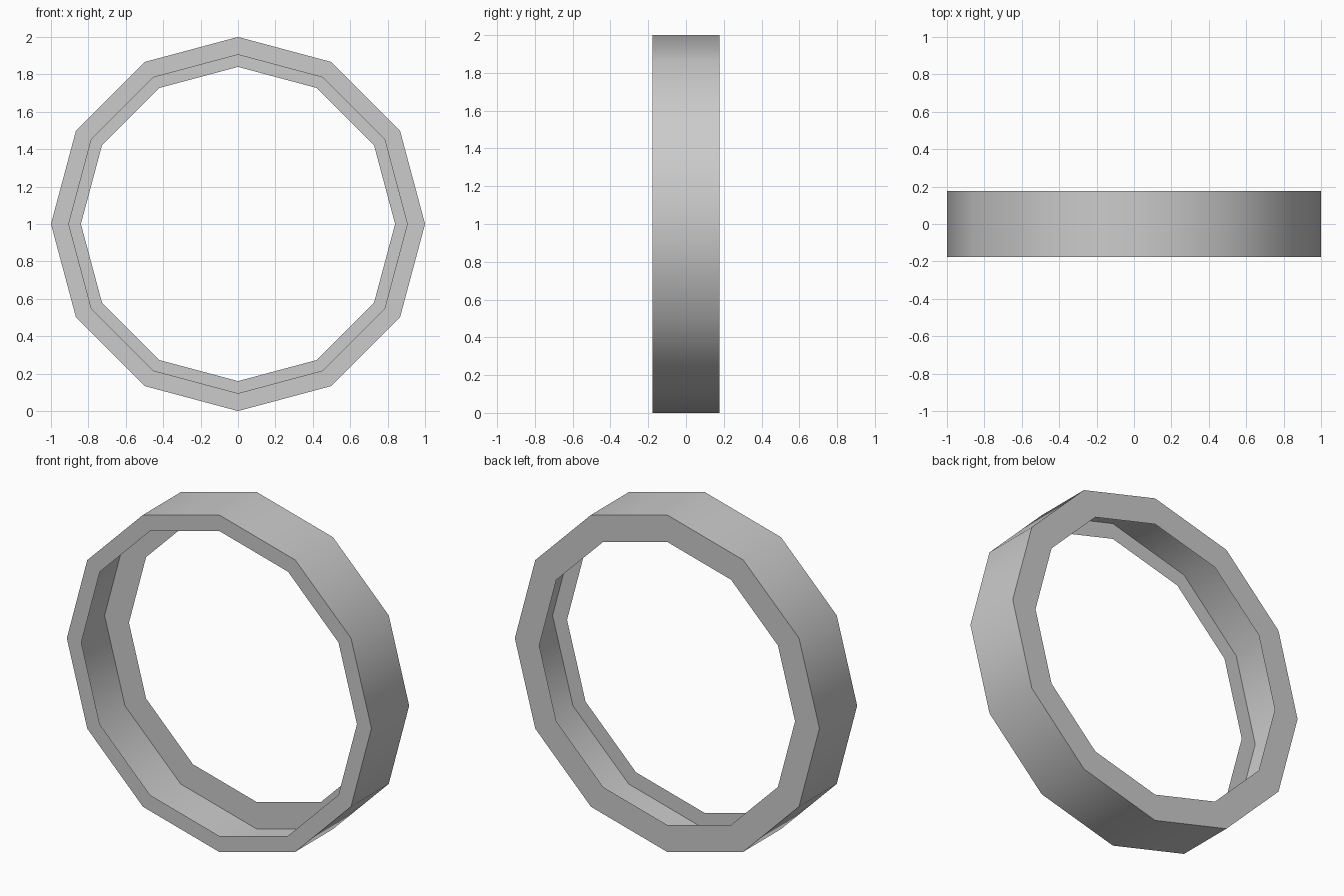
import bpy, bmesh, math

if "Cube" in bpy.data.objects:
    bpy.data.objects.remove(bpy.data.objects["Cube"])

SIDES = 12
HALF_DEPTH = 0.177
OUTER = 1.0

grey = bpy.data.materials.new("plain grey")
grey.diffuse_color = (0.6, 0.6, 0.6, 1)
grey.use_nodes = True
grey.node_tree.nodes["Principled BSDF"].inputs["Base Color"].default_value = grey.diffuse_color


def ring_band(name, r0, y0, r1, y1, smooth):
    """Twelve-sided thin band between two rings around the y axis."""
    bm = bmesh.new()
    loops = []
    for r, y in ((r0, y0), (r1, y1)):
        loops.append([bm.verts.new((r * math.sin(a), y, 1 + r * math.cos(a)))
                      for a in (2 * math.pi * i / SIDES for i in range(SIDES))])
    a, b = loops
    for i in range(SIDES):
        j = (i + 1) % SIDES
        bm.faces.new((a[i], b[i], b[j], a[j])).smooth = smooth
    mesh = bpy.data.meshes.new(name)
    bm.normal_update()
    bm.to_mesh(mesh)
    bm.free()
    mesh.materials.append(grey)
    obj = bpy.data.objects.new(name, mesh)
    bpy.context.collection.objects.link(obj)
    return obj


# Thin outer wall, smooth around the rim
ring_band("outer_wall", OUTER, -HALF_DEPTH, OUTER, HALF_DEPTH, True)
# Narrow flat lip at the front, wider one at the back
ring_band("front_lip", 0.905, -HALF_DEPTH, OUTER, -HALF_DEPTH, False)
ring_band("back_lip", OUTER, HALF_DEPTH, 0.84, HALF_DEPTH, False)
